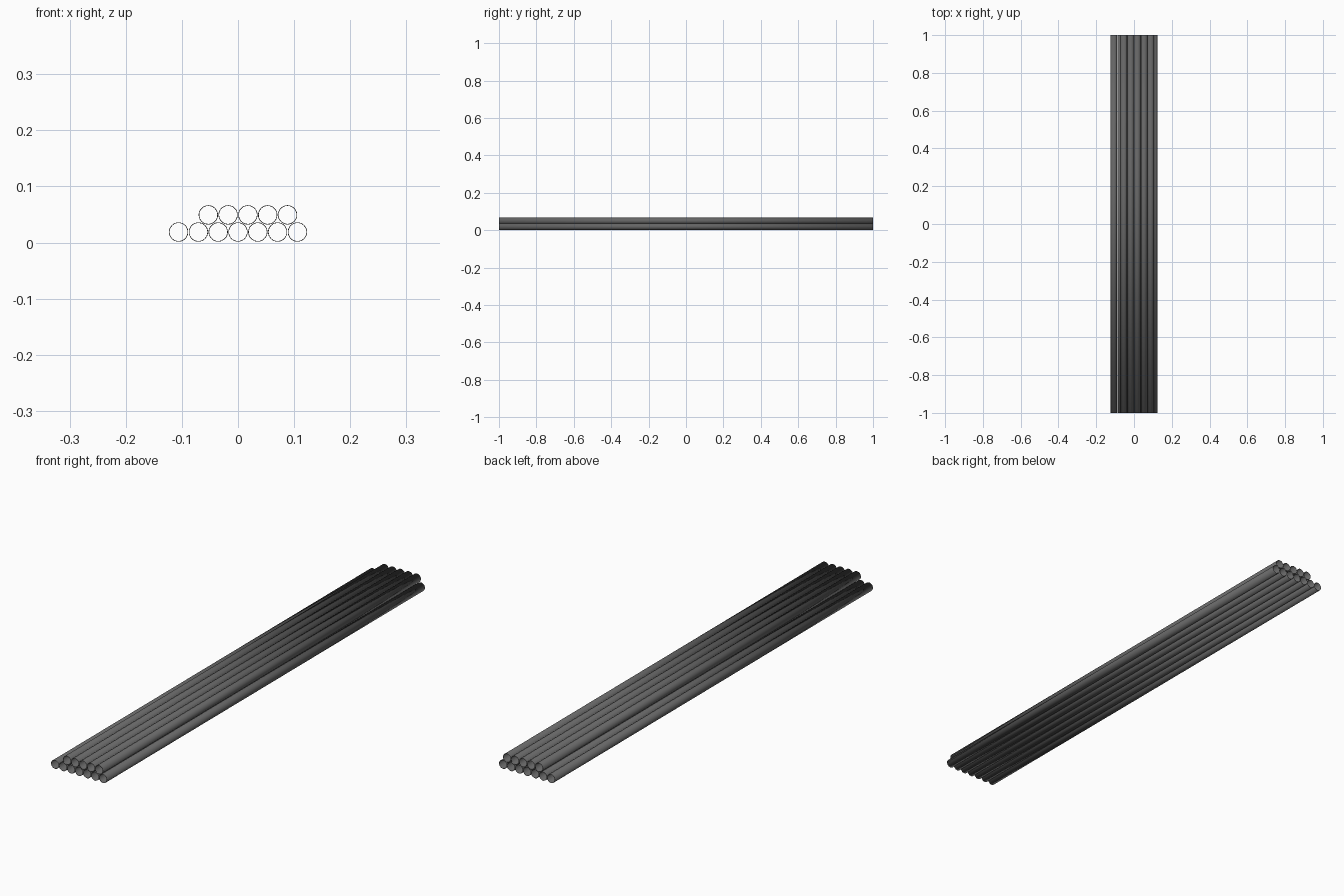
import bpy, math

if "Cube" in bpy.data.objects:
    bpy.data.objects.remove(bpy.data.objects["Cube"])

RADIUS = 0.0172
WALL = 0.0012
PITCH = 0.0353
LENGTH = 2.0
BOTTOM_Z = 0.0187
ROW_RISE = PITCH * math.sin(math.radians(60))

steel = bpy.data.materials.new("dark_steel")
steel.diffuse_color = (0.13, 0.13, 0.13, 1)
steel.use_nodes = True
steel.node_tree.nodes["Principled BSDF"].inputs["Base Color"].default_value = steel.diffuse_color


def pipe(name, x, z):
    # thin-walled tube lying along y, open at both ends
    bpy.ops.mesh.primitive_cylinder_add(
        vertices=32, radius=RADIUS, depth=LENGTH, end_fill_type='NOTHING',
        location=(x, 0, z), rotation=(math.pi / 2, 0, 0))
    ob = bpy.context.object
    ob.name = name
    ob.data.materials.append(steel)
    bpy.ops.object.shade_smooth_by_angle(angle=math.radians(30))
    wall = ob.modifiers.new("wall", 'SOLIDIFY')
    wall.thickness = WALL
    wall.offset = -1


# bottom row: seven pipes side by side
for i in range(7):
    pipe(f"bottom_pipe_{i + 1}", (i - 3) * PITCH, BOTTOM_Z)

# top row: five pipes resting in the grooves, one groove left empty
for i in range(5):
    pipe(f"top_pipe_{i + 1}", (i - 1.5) * PITCH, BOTTOM_Z + ROW_RISE)
